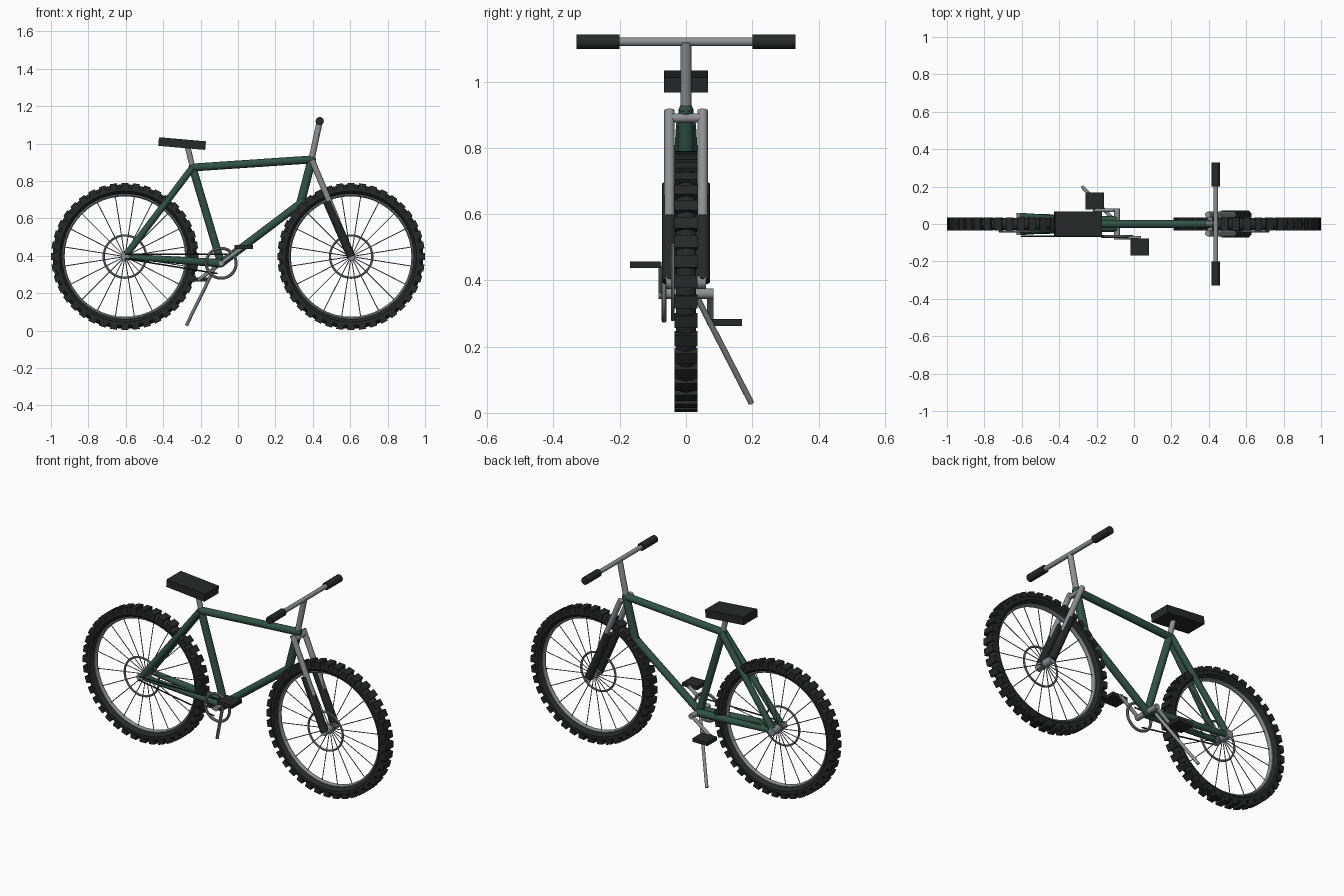
import bpy, bmesh, math
from mathutils import Vector, Matrix

if "Cube" in bpy.data.objects:
    bpy.data.objects.remove(bpy.data.objects["Cube"])


def material(name, rgb):
    m = bpy.data.materials.new(name)
    m.diffuse_color = (*rgb, 1)
    m.use_nodes = True
    m.node_tree.nodes["Principled BSDF"].inputs["Base Color"].default_value = m.diffuse_color
    return m


GREEN = material("frame_green", (0.03, 0.085, 0.06))
DARK = material("dark_rubber", (0.02, 0.021, 0.021))
STEEL = material("steel", (0.27, 0.28, 0.29))


def finish(name, bm, mat):
    me = bpy.data.meshes.new(name)
    bm.to_mesh(me)
    bm.free()
    me.materials.append(mat)
    ob = bpy.data.objects.new(name, me)
    bpy.context.collection.objects.link(ob)
    bpy.context.view_layer.objects.active = ob
    ob.select_set(True)
    bpy.ops.object.shade_smooth_by_angle(angle=math.radians(35))
    ob.select_set(False)
    return ob


def add_tube(bm, a, b, r1, r2=None, sides=16):
    a, b = Vector(a), Vector(b)
    d = b - a
    mat = Matrix.Translation((a + b) / 2) @ d.to_track_quat('Z', 'Y').to_matrix().to_4x4()
    bmesh.ops.create_cone(bm, cap_ends=True, segments=sides, radius1=r1,
                          radius2=r1 if r2 is None else r2, depth=d.length, matrix=mat)


def tube(name, a, b, r, mat, r2=None):
    bm = bmesh.new()
    add_tube(bm, a, b, r, r2)
    return finish(name, bm, mat)


def add_box(bm, size, mat):
    bmesh.ops.create_cube(bm, size=1, matrix=mat @ Matrix.Diagonal((*size, 1)))


def add_ring(bm, c, major, minor, n=48, m=10, wide=1.0):
    # torus whose axis runs along y
    rings = []
    for i in range(n):
        u = math.tau * i / n
        row = []
        for j in range(m):
            v = math.tau * j / m
            r = major + minor * math.cos(v)
            row.append(bm.verts.new((c[0] + r * math.cos(u), c[1] + wide * minor * math.sin(v),
                                     c[2] + r * math.sin(u))))
        rings.append(row)
    for i in range(n):
        p, q = rings[i], rings[(i + 1) % n]
        for j in range(m):
            k = (j + 1) % m
            bm.faces.new((p[j], p[k], q[k], q[j]))
    bmesh.ops.recalc_face_normals(bm, faces=bm.faces[:])


def ring(name, c, major, minor, mat, wide=1.0):
    bm = bmesh.new()
    add_ring(bm, c, major, minor, wide=wide)
    return finish(name, bm, mat)


AXLE_Z, WHEEL_X = 0.396, 0.605
BB = Vector((-0.09, 0, 0.36))
SEAT_TOP = (-0.243, 0, 0.872)
HEAD_TOP, HEAD_LOW = (0.395, 0, 0.915), (0.334, 0, 0.68)

# Wheels: tyre, tread blocks, rim, spokes, hub, brake disc
for side, x in (("rear", -WHEEL_X), ("front", WHEEL_X)):
    c = Vector((x, 0, AXLE_Z))
    ring(side + "_tyre", c, 0.359, 0.027, DARK, wide=1.2)
    bm = bmesh.new()
    for i in range(40):
        rot = Matrix.Rotation(math.tau * i / 40, 4, 'Y')
        add_box(bm, (0.028, 0.069, 0.038),
                Matrix.Translation(c) @ rot @ Matrix.Translation((0.380, 0, 0)))
    finish(side + "_tread", bm, DARK)
    ring(side + "_rim", c, 0.331, 0.009, STEEL, wide=1.6)
    bm = bmesh.new()
    for i in range(20):
        a = math.tau * (i + 0.5) / 20
        d = Vector((math.cos(a), 0, math.sin(a)))
        add_tube(bm, c + d * 0.015, c + d * 0.33, 0.0025, sides=6)
    finish(side + "_spokes", bm, STEEL)
    tube(side + "_hub", c - Vector((0, 0.06, 0)), c + Vector((0, 0.06, 0)), 0.022, STEEL)
    ring(side + "_brake_disc", c + Vector((0, -0.04, 0)), 0.113, 0.006, STEEL)

# Frame
tube("top_tube", SEAT_TOP, HEAD_TOP, 0.021, GREEN)
tube("head_tube", HEAD_LOW, HEAD_TOP, 0.023, GREEN)
tube("down_tube", BB, HEAD_LOW, 0.021, GREEN)
tube("seat_tube", BB, SEAT_TOP, 0.021, GREEN)
bm = bmesh.new()
for p in (BB, HEAD_LOW, SEAT_TOP, HEAD_TOP):
    bmesh.ops.create_uvsphere(bm, u_segments=12, v_segments=8, radius=0.0215,
                              matrix=Matrix.Translation(p))
finish("frame_joints", bm, GREEN)
for s, side in ((-1, "right"), (1, "left")):
    drop = (-WHEEL_X, s * 0.042, AXLE_Z)
    tube(side + "_seat_stay", drop, (SEAT_TOP[0], s * 0.012, SEAT_TOP[2]), 0.018, GREEN)
    tube(side + "_chain_stay", drop, (BB.x, s * 0.018, BB.z), 0.015, GREEN, r2=0.023)

    # Suspension fork
    tube(side + "_fork_upper", (0.395, s * 0.05, 0.912), (0.53, s * 0.05, 0.593), 0.016, STEEL)
    tube(side + "_fork_lower", (0.477, s * 0.05, 0.69), (WHEEL_X, s * 0.05, AXLE_Z), 0.023, DARK)

    # Grips
    tube(side + "_grip", (0.437, s * 0.2, 1.12), (0.437, s * 0.33, 1.12), 0.022, DARK)

    # Crank arm and pedal
    y = s * 0.073
    end = BB + Vector((-s * 0.12, y, -s * 0.087))
    tube(side + "_crank_arm", BB + Vector((0, y, 0)), end, 0.01, STEEL)
    tube(side + "_pedal_axle", end - Vector((0, s * 0.01, 0)), end + Vector((0, s * 0.04, 0)), 0.008, STEEL)
    bm = bmesh.new()
    add_box(bm, (0.098, 0.092, 0.021), Matrix.Translation((end.x, s * 0.123, end.z)))
    finish(side + "_pedal", bm, DARK)

# Fork crown, steering stem and handlebar
tube("fork_crown", (0.405, -0.05, 0.89), (0.405, 0.05, 0.89), 0.014, STEEL)
tube("stem", (0.39, 0, 0.9), (0.437, 0, 1.12), 0.0165, STEEL)
tube("handlebar", (0.437, -0.21, 1.12), (0.437, 0.21, 1.12), 0.013, STEEL)

# Seat and post
tube("seat_post", SEAT_TOP, (-0.272, 0, 0.995), 0.015, STEEL)
bm = bmesh.new()
add_box(bm, (0.252, 0.132, 0.046),
        Matrix.Translation((-0.299, 0, 1.0)) @ Matrix.Rotation(math.radians(5), 4, 'Y'))
finish("seat", bm, DARK)

# Drivetrain
tube("crank_axle", BB + Vector((0, -0.083, 0)), BB + Vector((0, 0.083, 0)), 0.016, STEEL)
ring("chainring", BB + Vector((0, -0.066, 0)), 0.08, 0.008, STEEL)
bm = bmesh.new()
add_tube(bm, (-WHEEL_X, -0.066, 0.407), (-0.06, -0.066, 0.407), 0.004, sides=8)
add_tube(bm, (-WHEEL_X, -0.066, 0.385), (-0.11, -0.066, 0.305), 0.004, sides=8)
finish("chain", bm, DARK)

# Kickstand
tube("kickstand", (-0.12, 0.035, 0.345), (-0.275, 0.197, 0.03), 0.009, STEEL)
